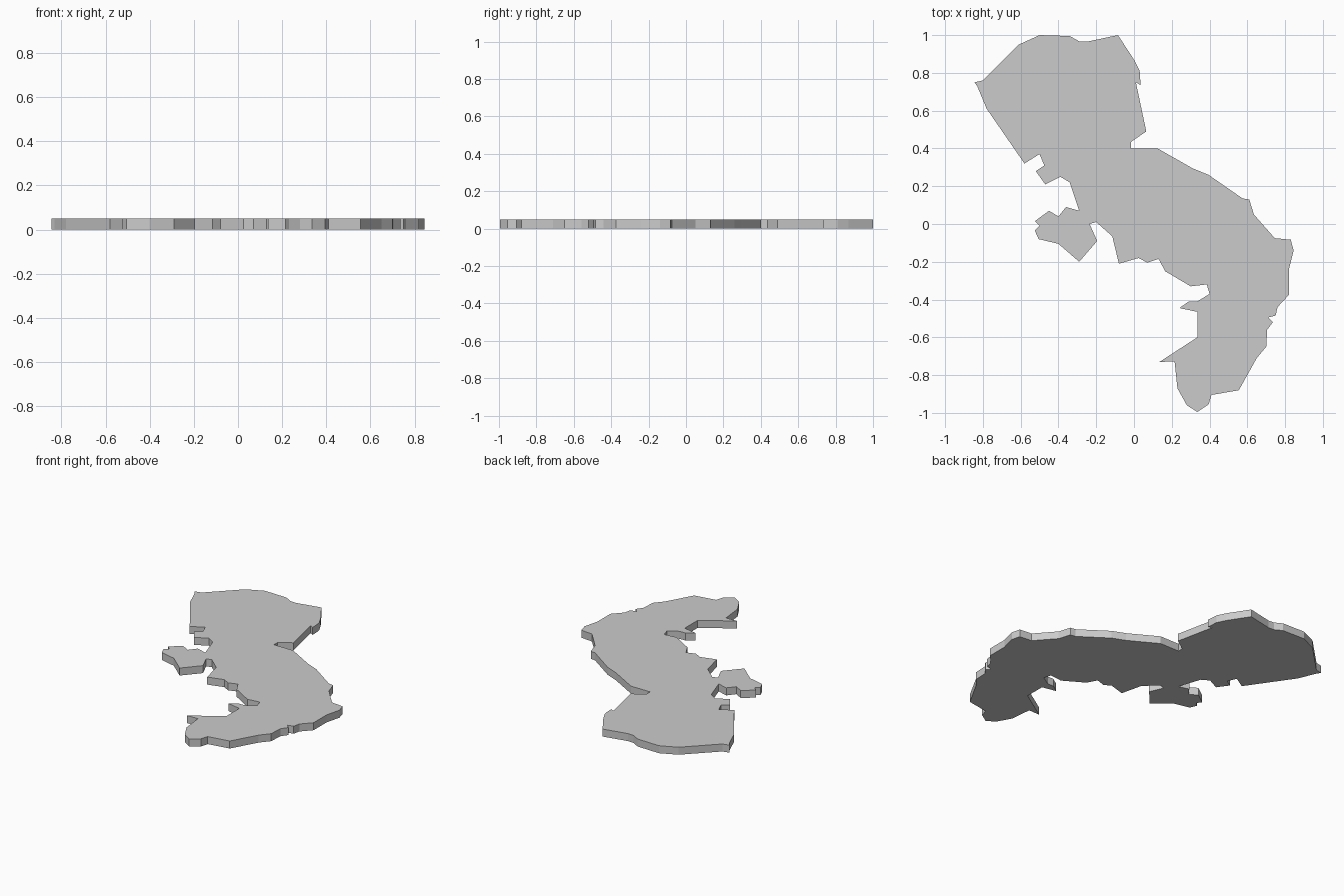
import bpy
import bmesh

THICKNESS = 0.05

# Outline of the flat plate, clockwise from the far left corner
OUTLINE = [
    # upper lobe
    (-.845, .75), (-.80, .76), (-.61, .95), (-.50, 1.0), (-.34, .995),
    (-.29, .967), (-.25, .965), (-.085, 1.0), (0, .87), (.03, .81), (.035, .735),
    (.01, .75), (.065, .49), (-.015, .435), (-.015, .40),
    # right edge
    (.125, .40), (.31, .295), (.395, .26), (.575, .135), (.61, .13), (.635, .05),
    (.745, -.075), (.83, -.083), (.845, -.14), (.82, -.24), (.82, -.375),
    (.76, -.44), (.75, -.485), (.71, -.495), (.735, -.52), (.705, -.56),
    (.70, -.65), (.65, -.71),
    # lower tip
    (.555, -.88), (.41, -.905), (.395, -.955), (.335, -.995), (.28, -.96),
    (.23, -.87), (.215, -.728), (.135, -.73), (.335, -.60), (.335, -.465),
    (.24, -.445), (.29, -.41), (.335, -.41), (.40, -.37), (.385, -.32),
    # left edge and side lobe
    (.30, -.33), (.165, -.25), (.13, -.185), (.07, -.205), (.025, -.18),
    (-.08, -.21), (-.115, -.065), (-.20, .01), (-.235, .0), (-.195, -.09),
    (-.29, -.20), (-.40, -.105), (-.505, -.08), (-.525, -.035), (-.50, -.01),
    (-.525, .015), (-.45, .07), (-.40, .04), (-.36, .09), (-.29, .07),
    # notched bay
    (-.34, .22), (-.39, .25), (-.47, .21), (-.52, .28), (-.475, .31),
    (-.50, .37),
]
# closing run back to the far left corner
OUTLINE += [(-.58, .32), (-.78, .61), (-.83, .73)]

# Land plate: one flat polygon extruded upwards
bm = bmesh.new()
base = bm.faces.new([bm.verts.new((x, y, 0)) for x, y in OUTLINE])
top = bmesh.ops.extrude_face_region(bm, geom=[base], use_keep_orig=True)
bmesh.ops.translate(bm, vec=(0, 0, THICKNESS),
                    verts=[g for g in top["geom"] if isinstance(g, bmesh.types.BMVert)])
bmesh.ops.recalc_face_normals(bm, faces=bm.faces)
# split the caps into clean triangles so the concave outline stays exact
bmesh.ops.triangulate(bm, faces=[f for f in bm.faces if len(f.verts) > 4])

mesh = bpy.data.meshes.new("land_plate")
bm.to_mesh(mesh)
bm.free()
plate = bpy.data.objects.new("land_plate", mesh)
bpy.context.collection.objects.link(plate)
